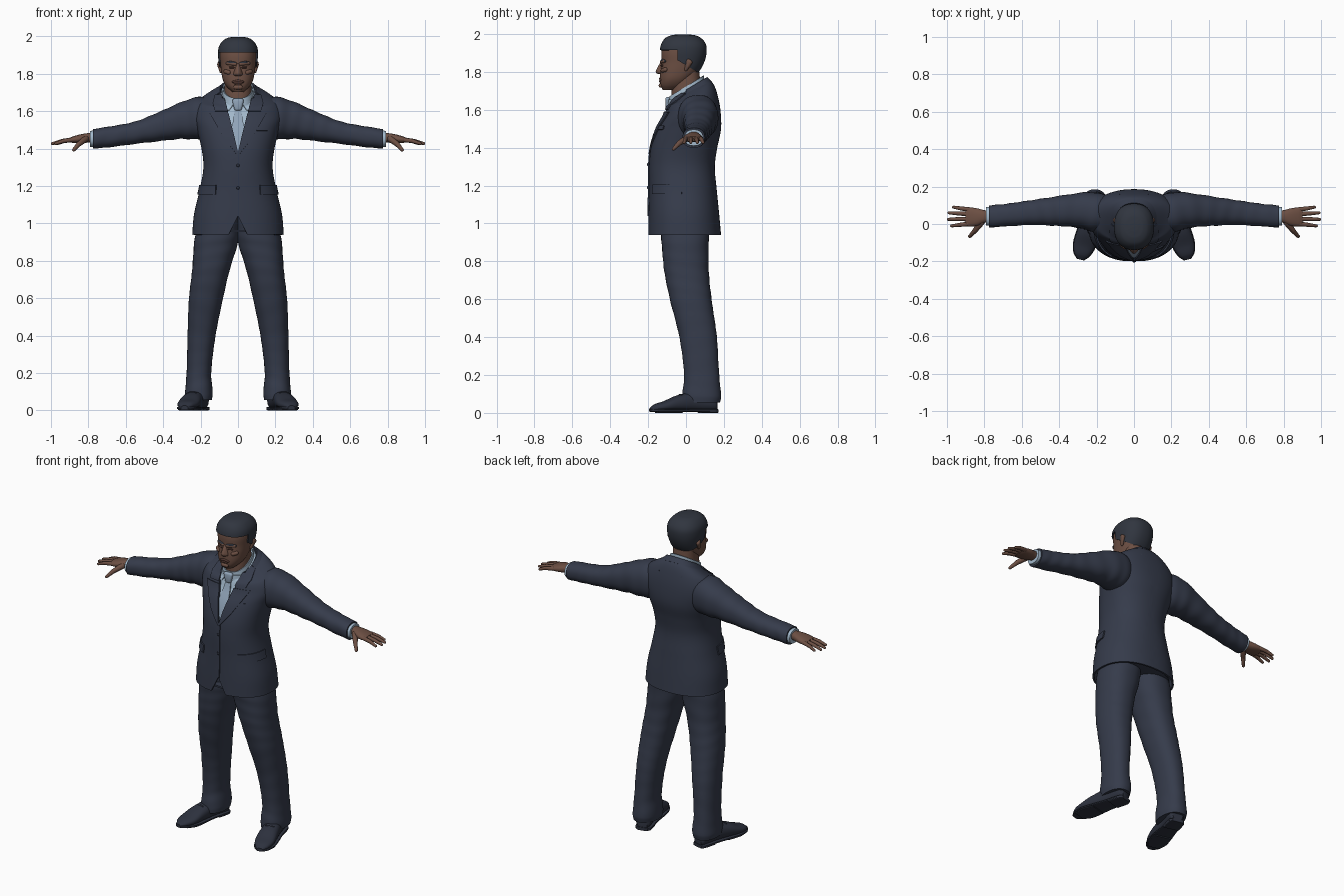
import bpy, bmesh, math
from mathutils import Vector, Matrix
from mathutils.bvhtree import BVHTree

cube = bpy.data.objects.get("Cube")
if cube:
    bpy.data.objects.remove(cube, do_unlink=True)
parts = []


def material(name, *rgb):
    m = bpy.data.materials.new(name)
    m.use_nodes = True
    m.diffuse_color = (*rgb, 1)
    m.node_tree.nodes["Principled BSDF"].inputs["Base Color"].default_value = (*rgb, 1)
    return m


SUIT = material("dark blue suit", .036, .044, .070)
SHOE = material("dark shoe leather", .026, .031, .048)
HAIR = material("dark hair", .030, .036, .050)
SKIN = material("brown skin", .150, .078, .056)
LIP = material("deep brown", .090, .043, .034)
SHIRT = material("pale blue shirt", .37, .49, .61)
TIE = material("blue grey tie", .28, .37, .48)


def finish(name, bm, mat, thick=0, offset=-1):
    bmesh.ops.recalc_face_normals(bm, faces=bm.faces)
    me = bpy.data.meshes.new(name)
    bm.to_mesh(me)
    bm.free()
    me.materials.append(mat)
    ob = bpy.data.objects.new(name, me)
    bpy.context.collection.objects.link(ob)
    if thick:
        mod = ob.modifiers.new("thickness", "SOLIDIFY")
        mod.thickness, mod.offset = thick, offset
    parts.append(ob)
    return ob


def smooth_keys(keys, steps):
    """Hermite interpolation of the section table along its first column."""
    keys = [tuple(k) + (0,) * (6 - len(k)) for k in keys]
    n, out = len(keys), []
    slope = []
    for i in range(n):
        p, q = keys[max(i - 1, 0)], keys[min(i + 1, n - 1)]
        slope.append([(b - a) / (q[0] - p[0]) for a, b in zip(p, q)])
    for i in range(n - 1):
        p, q, h = keys[i], keys[i + 1], keys[i + 1][0] - keys[i][0]
        for j in range(steps + (i == n - 2)):
            u = j / steps
            out.append([(1 + 2 * u) * (1 - u) ** 2 * a + u * u * (3 - 2 * u) * b
                        + h * (u * (1 - u) ** 2 * c - u * u * (1 - u) * d)
                        for a, b, c, d in zip(p, q, slope[i], slope[i + 1])])
    return out


def loft(name, axis, keys, mat, s=1, segs=40, steps=6, power=2.3, ripple=0, caps=True, thick=0):
    """Sections (position, a0, a1, b0, b1, tilt) swept along an axis; s mirrors x."""
    bm, rings = bmesh.new(), []
    for t, a0, a1, b0, b1, tilt in smooth_keys(keys, steps):
        ring = []
        for i in range(segs):
            g = math.tau * i / segs
            c, d = math.cos(g), math.sin(g)
            k = 1 + ripple * math.sin(t * 70 + 2 * math.sin(g + t * 9))
            a = (a0 + a1) / 2 + (a1 - a0) / 2 * k * math.copysign(abs(c) ** (2 / power), c)
            e = (b1 - b0) / 2 * k * math.copysign(abs(d) ** (2 / power), d)
            b = (b0 + b1) / 2 + e
            p = {"x": (t, a, b), "y": (a, t, b), "z": (a, b, t + tilt * e)}[axis]
            ring.append(bm.verts.new((p[0] * s, p[1], p[2])))
        rings.append(ring)
    for r, q in zip(rings, rings[1:]):
        for i in range(segs):
            j = (i + 1) % segs
            bm.faces.new((r[i], r[j], q[j], q[i]))
    if caps:
        bm.faces.new(rings[0])
        bm.faces.new(rings[-1])
    return finish(name, bm, mat, thick)


def grow(keys, d):
    return [(k[0], k[1] - d, k[2] + d, k[3] - d, k[4] + d, *k[5:]) for k in keys]


def hull(name, balls, mat, s=1):
    """Smooth skin stretched over a few balls (x, y, z, radius)."""
    bm = bmesh.new()
    for x, y, z, r in balls:
        bmesh.ops.create_icosphere(bm, subdivisions=2, radius=r, matrix=Matrix.Translation((x * s, y, z)))
    res = bmesh.ops.convex_hull(bm, input=bm.verts)
    inner = {g for g in res["geom_interior"] + res["geom_unused"] if isinstance(g, bmesh.types.BMVert)}
    bmesh.ops.delete(bm, geom=list(inner), context="VERTS")
    return finish(name, bm, mat)


def tree(ob):
    return BVHTree.FromPolygons([v.co for v in ob.data.vertices], [p.vertices for p in ob.data.polygons])


def on_surface(trees, u, z, off, radial=False):
    """Point on the front (u = x) or around the body (u = degrees)."""
    a = math.radians(u)
    d = Vector((math.cos(a), math.sin(a), 0)) if radial else Vector((0, -1, 0))
    base = Vector((0 if radial else u, 0, z))
    hits = [h for h in (t.ray_cast(base + d, -d)[0] for t in trees) if h]
    if not hits:
        hits = [trees[0].find_nearest(base)[0]]
    return max(hits, key=lambda h: h.dot(d)) + d * off


def plate(name, trees, rows, mat, s=1, radial=False, thick=.009):
    """Thin panel lying on a surface; rows are (z, u0, u1)."""
    bm, grid, n = bmesh.new(), [], 8
    for p, q in zip(rows, rows[1:]):
        for j in range(6):
            z, u0, u1 = (a + (b - a) * j / 5 for a, b in zip(p, q))
            pts = [on_surface(trees, u0 + (u1 - u0) * i / n, z, .003, radial) for i in range(n + 1)]
            grid.append([bm.verts.new((v.x * s, v.y, v.z)) for v in pts])
    for r, q in zip(grid, grid[1:]):
        for i in range(n):
            bm.faces.new((r[i], r[i + 1], q[i + 1], q[i]))
    bmesh.ops.remove_doubles(bm, verts=bm.verts, dist=.0005)
    return finish(name, bm, mat, thick, 0)


def carve(ob, planes, drop):
    """Cut along planes, then remove faces whose centre matches the rule."""
    bm = bmesh.new()
    bm.from_mesh(ob.data)
    for co, no in planes:
        bmesh.ops.bisect_plane(bm, geom=bm.verts[:] + bm.edges[:] + bm.faces[:], plane_co=co, plane_no=no)
    gone = [f for f in bm.faces if drop(f.calc_center_median())]
    bmesh.ops.delete(bm, geom=gone, context="FACES")
    bm.to_mesh(ob.data)
    bm.free()


# Jacket body with neck opening and cutaway hem
torso = [(.94, -.245, .245, -.2, .185), (1.05, -.235, .235, -.198, .175), (1.18, -.205, .205, -.195, .162),
         (1.3, -.185, .185, -.195, .152), (1.4, -.195, .195, -.185, .165), (1.5, -.22, .22, -.155, .185),
         (1.58, -.24, .24, -.12, .182, .1), (1.65, -.215, .215, -.1, .165, .25),
         (1.685, -.15, .15, -.088, .14, .5), (1.705, -.09, .09, -.08, .105, .6)]
jacket = loft("jacket_body", "z", torso, SUIT, segs=72, steps=7, caps=False, thick=.01)
cloth = [tree(jacket)]
V, K, HEM = 1.385, 3.9, 1.04
cuts = [((0, 0, V), (s * K, 0, -1)) for s in (-1, 1)] + [((0, 0, HEM), (2 * s, 0, 1)) for s in (-1, 1)]
carve(jacket, cuts, lambda c: c.y < 0 and (c.z - V > K * abs(c.x) or HEM - c.z > 2 * abs(c.x)))
collar = loft("jacket_collar", "z", [(1.685, -.135, .135, -.09, .137, .55), (1.715, -.096, .096, -.08, .112, .6)],
              SUIT, caps=False, thick=.008)
carve(collar, [((0, 0, 0), (0, 1, 0))], lambda c: c.y < 0)
loft("jacket_lining", "z", [(.955, -.22, .22, -.165, .16), (.965, -.22, .22, -.165, .16)], SUIT, steps=1)
plate("front_edge", cloth, [(1.37, -.004, .01), (1.04, -.004, .01)], SUIT, thick=.006)
plate("chest_pocket", cloth, [(1.515, .1, .155), (1.495, .1, .155)], SUIT, thick=.007)
for z in (1.31, 1.19):
    p = on_surface(cloth, 0, z, .003)
    hull("jacket_button", [(p.x, p.y, p.z, .009)], SHOE)

# Shirt, collar and tie
shirt = loft("shirt_body", "z", grow(torso[3:], -.012), SHIRT, segs=56)
band = loft("shirt_collar", "z", [(1.67, -.085, .085, -.092, .1, .6), (1.725, -.08, .08, -.088, .095, .6)],
            SHIRT, caps=False, thick=.006)
linen = [tree(shirt), tree(band)]
plate("tie_blade", linen[:1], [(1.62, -.015, .015), (1.5, -.034, .034), (1.37, -.04, .04)], TIE)
hull("tie_knot", [(x, -.096, z, .013) for x, z in ((-.018, 1.655), (.018, 1.655), (-.008, 1.615), (.008, 1.615))], TIE)

# Neck, head and hair
loft("neck", "z", [(1.6, -.073, .073, -.075, .085), (1.7, -.073, .073, -.076, .08), (1.8, -.07, .07, -.06, .07)], SKIN)
skull = [(1.703, -.03, .03, -.122, -.04), (1.728, -.058, .058, -.134, 0), (1.76, -.078, .078, -.137, .03),
         (1.8, -.088, .088, -.136, .065), (1.85, -.094, .094, -.13, .09), (1.9, -.098, .098, -.13, .1),
         (1.94, -.092, .092, -.121, .095), (1.972, -.068, .068, -.098, .068), (1.986, -.04, .04, -.065, .035),
         (1.99, -.012, .012, -.03, 0)]
head = loft("head", "z", skull, SKIN, segs=48)
skin = [tree(head)]
hair = loft("hair", "z", [(k[0] + .008, *k[1:]) for k in grow(skull, .009)], HAIR, segs=48, thick=.012)
carve(hair, [((0, 0, 1.915), (0, 0, 1)), ((0, -.045, 0), (0, 1, 0)), ((0, 0, 1.835), (0, .6, 1))],
      lambda c: not (c.z > 1.915 or (c.y > -.045 and c.z + .6 * c.y > 1.835)))
hull("nose", [(0, -.128, 1.846, .009), (0, -.146, 1.803, .014), (.015, -.134, 1.799, .01), (-.015, -.134, 1.799, .01)], SKIN)


def feature(name, ends, r, mat, s=1):
    hull(name, [(*on_surface(skin, x, z, 0), r) for x, z in ends], mat, s)


feature("upper_lip", [(-.026, 1.757), (0, 1.764), (.026, 1.757)], .006, LIP)
feature("lower_lip", [(-.017, 1.751), (.017, 1.751)], .007, LIP)
feature("chin", [(-.014, 1.728), (.014, 1.728)], .012, SKIN)

for s, side in ((1, "left"), (-1, "right")):
    # Face details
    feature(side + "_brow_ridge", [(.014, 1.852), (.055, 1.856)], .009, SKIN, s)
    feature(side + "_eyebrow", [(.015, 1.857), (.04, 1.862), (.06, 1.857)], .007, HAIR, s)
    feature(side + "_eye", [(.024, 1.834), (.044, 1.834)], .005, LIP, s)
    feature(side + "_cheek", [(.05, 1.807), (.066, 1.812)], .012, SKIN, s)
    hull(side + "_ear", [(.097, .012, 1.858, .012), (.1, .022, 1.85, .012), (.09, .0, 1.812, .009)], SKIN, s)

    # Jacket trim
    plate(side + "_lapel", cloth, [(1.365, -.002, .004), (1.45, .016, .07), (1.53, .036, .118), (1.588, .05, .15)], SUIT, s)
    plate(side + "_collar_leaf", cloth, [(1.6, .054, .122), (1.64, .064, .135), (1.685, .076, .122)], SUIT, s)
    plate(side + "_pocket_flap", cloth, [(1.205, -56, -6), (1.155, -56, -6)], SUIT, s, radial=True)
    plate(side + "_shirt_collar_point", linen, [(1.655, .02, .07), (1.635, .026, .066), (1.605, .046, .056)], SHIRT, s, thick=.007)

    # Sleeve, cuff and hand
    loft(side + "_sleeve", "x", [(.13, -.04, .15, 1.46, 1.67), (.22, -.04, .17, 1.45, 1.675), (.3, -.02, .165, 1.452, 1.65),
         (.42, -.01, .147, 1.44, 1.597), (.55, -.005, .127, 1.425, 1.545), (.7, -.014, .106, 1.406, 1.516),
         (.775, -.018, .1, 1.4, 1.505)], SUIT, s, steps=10, ripple=.018)
    loft(side + "_cuff", "x", [(.76, -.01, .092, 1.408, 1.497), (.792, -.008, .09, 1.41, 1.495)], SHIRT, s)
    loft(side + "_palm", "x", [(.77, .01, .072, 1.432, 1.484), (.8, .006, .074, 1.432, 1.483), (.84, -.01, .084, 1.429, 1.477),
         (.88, -.014, .088, 1.43, 1.466), (.9, -.008, .082, 1.434, 1.458)], SKIN, s, segs=24)
    fingers = (("little", .077, .09, .965), ("ring", .053, .06, .99), ("middle", .027, .025, .993), ("index", .001, -.01, .975))
    for name, y0, y1, tip in fingers:
        mid = (.88 + tip) / 2 + .005
        hull(f"{side}_{name}_finger_base", [(.88, y0, 1.448, .0125), (mid, (y0 + y1) / 2, 1.441, .011)], SKIN, s)
        hull(f"{side}_{name}_finger_tip", [(mid, (y0 + y1) / 2, 1.441, .011), (tip, y1, 1.427, .008)], SKIN, s)
    hull(side + "_thumb_base", [(.815, .01, 1.452, .018), (.85, -.035, 1.425, .014)], SKIN, s)
    hull(side + "_thumb_tip", [(.85, -.035, 1.425, .014), (.878, -.066, 1.393, .009)], SKIN, s)

    # Trouser leg
    loft(side + "_trouser_leg", "z", [(1.08, -.01, .17, -.13, .11), (.95, -.006, .225, -.132, .12), (.89, .002, .235, -.128, .12),
         (.75, .045, .245, -.115, .12), (.6, .08, .262, -.085, .135), (.4, .12, .27, -.035, .163),
         (.2, .143, .275, -.01, .175), (.09, .135, .283, -.02, .185), (.055, .14, .28, -.018, .18)],
         SUIT, s, steps=8, ripple=.008)

    # Shoe, turned outwards
    last = [(.165, -.03, .03, .012, .07), (.15, -.044, .044, .008, .095), (.05, -.045, .048, .008, .11),
            (-.05, -.054, .058, .008, .092), (-.12, -.054, .06, .008, .062), (-.17, -.036, .045, .008, .046),
            (-.197, -.012, .02, .01, .026)]
    sole = [(k[0], k[1] - .004, k[2] + .004, .006, .02) for k in last]
    shoe = [loft(side + "_shoe", "y", last, SHOE, s, segs=28),
            loft(side + "_sole", "y", sole, SHOE, s, segs=28, power=5),
            loft(side + "_heel", "y", [(.168, -.034, .034, 0, .02), (.15, -.047, .047, 0, .02), (.075, -.048, .05, 0, .02)],
                 SHOE, s, power=6),
            loft(side + "_sole_pad", "y", [(-.03, -.05, .054, 0, .012), (-.11, -.055, .06, 0, .012), (-.16, -.035, .045, 0, .012)],
                 SHOE, s, power=5)]
    for i in range(3):
        y = -.03 - .022 * i
        shoe.append(hull(side + "_shoelace", [(-.02, y, .094 - .011 * i, .005), (.024, y, .094 - .011 * i, .005)], SHOE, s))
    for ob in shoe:
        ob.location.x = s * .235
        ob.rotation_euler.z = s * math.radians(14)

# Apply thickness and smooth the shading
bpy.ops.object.select_all(action="DESELECT")
for ob in parts:
    ob.select_set(True)
bpy.context.view_layer.objects.active = parts[0]
bpy.ops.object.convert(target="MESH")
bpy.ops.object.shade_smooth_by_angle(angle=math.radians(40))
